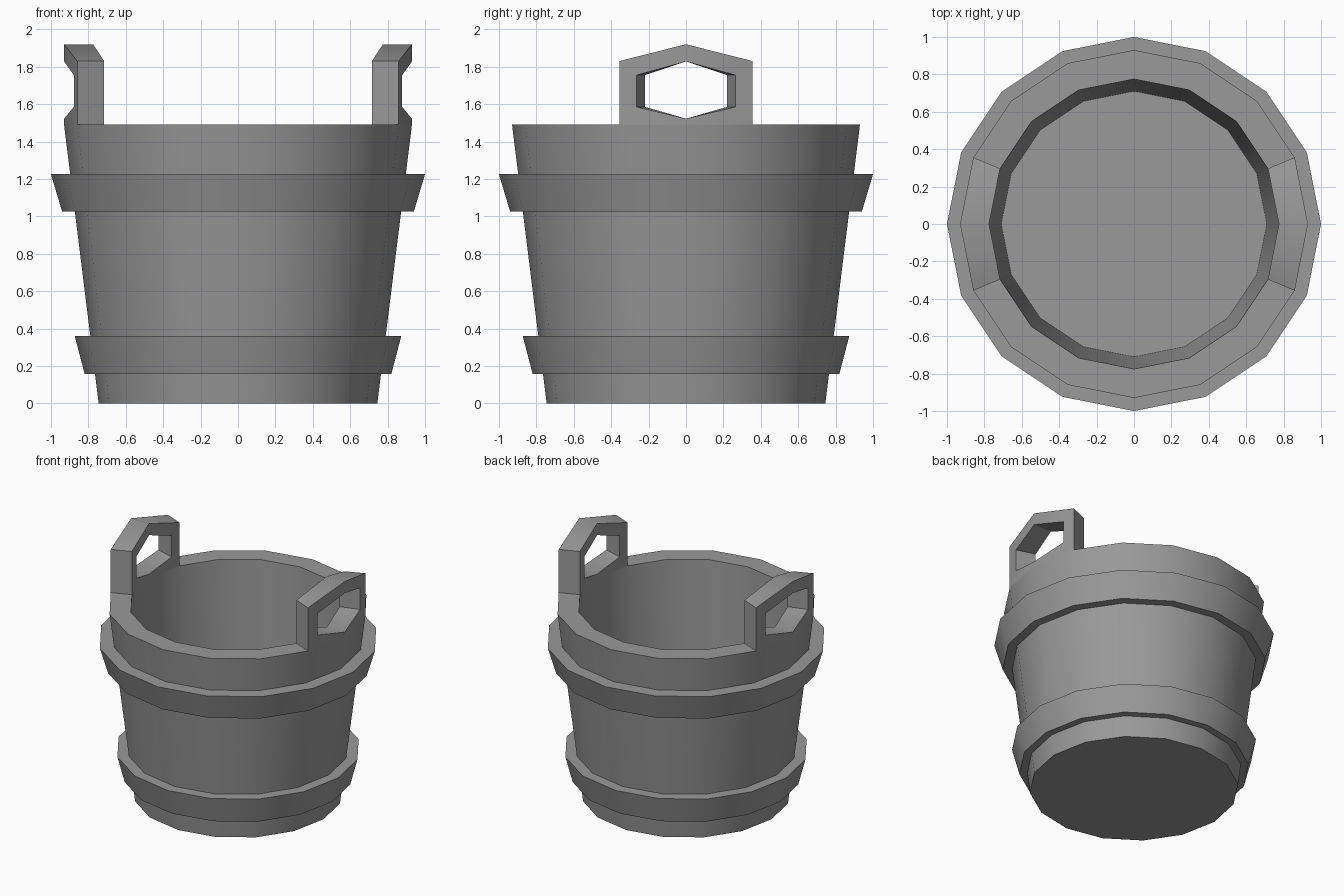
import bpy, bmesh
from math import pi, sin, cos

if "Cube" in bpy.data.objects:
    bpy.data.objects.remove(bpy.data.objects["Cube"])

SIDES = 16
STEP = 2 * pi / SIDES
R0, R1, H = 0.745, 0.93, 1.49     # outer wall: base radius, rim radius, height
R_IN = 0.775                      # inner rim radius

# Dark grey for the whole bucket
grey = bpy.data.materials.new("dark_grey")
grey.diffuse_color = (0.32, 0.32, 0.32, 1)
grey.use_nodes = True
grey.node_tree.nodes["Principled BSDF"].inputs["Base Color"].default_value = grey.diffuse_color


def finish(name, bm):
    bmesh.ops.recalc_face_normals(bm, faces=bm.faces)
    mesh = bpy.data.meshes.new(name)
    bm.to_mesh(mesh)
    bm.free()
    mesh.materials.append(grey)
    ob = bpy.data.objects.new(name, mesh)
    bpy.context.collection.objects.link(ob)
    bpy.ops.object.select_all(action='DESELECT')
    ob.select_set(True)
    bpy.context.view_layer.objects.active = ob
    bpy.ops.object.shade_smooth_by_angle(angle=pi / 6)
    return ob


def lathe(name, profile, cap=False, skip=()):
    """Turn (radius, z) points round z; skip holds (strip, side) faces to leave open."""
    bm = bmesh.new()
    rings = [[bm.verts.new((r * cos(i * STEP), r * sin(i * STEP), z))
              for i in range(SIDES)] for r, z in profile]
    for k, (a, b) in enumerate(zip(rings, rings[1:])):
        for i in range(SIDES):
            if (k, i) not in skip:
                j = (i + 1) % SIDES
                bm.faces.new((a[i], a[j], b[j], b[i]))
    if cap:
        bm.faces.new(rings[0])
        bm.faces.new(rings[-1])
    return finish(name, bm)


def wall(z):
    return R0 + (R1 - R0) * z / H


# Tub: outer wall, rim (open under the handles), inner wall, floor
lathe("tub", [(R0, 0), (R1, H), (R_IN, H), (0.71, 0.15)], cap=True,
      skip={(1, i) for i in (0, SIDES - 1, SIDES // 2 - 1, SIDES // 2)})

# Flared hoops
for name, z0, z1, ra, rb in (("lower_hoop", 0.158, 0.36, 0.82, 0.873),
                             ("upper_hoop", 1.025, 1.225, 0.94, 1.0)):
    lathe(name, [(wall(z0), z0), (ra, z0), (rb, z1), (wall(z1), z1)])

# Handles: raised staves with a six-sided hole; (t, z), t = -1..1 across two sides
OUTLINE = [(-1, H), (0, H), (1, H), (1, 1.83), (0, 1.92), (-1, 1.83)]
HOLE = [(-.74, 1.585), (0, 1.522), (.74, 1.585), (.74, 1.755), (0, 1.828), (-.74, 1.755)]


def handle(name, side):
    bm = bmesh.new()

    def loop(points, r):
        return [bm.verts.new((side * r * (1 - abs(t) * (1 - cos(STEP))),
                              t * r * sin(STEP), z)) for t, z in points]

    oo, oh = loop(OUTLINE, R1), loop(HOLE, R1)
    io, ih = loop(OUTLINE, R_IN), loop(HOLE, R_IN)
    for i in range(6):
        j = (i + 1) % 6
        bm.faces.new((oo[i], oo[j], oh[j], oh[i]))
        bm.faces.new((oh[i], oh[j], ih[j], ih[i]))
        bm.faces.new((ih[i], ih[j], io[j], io[i]))
        if 1 < i < 5:             # stave edges and top; left edge follows below
            bm.faces.new((io[i], io[j], oo[j], oo[i]))
    bm.faces.new((io[5], io[0], oo[0], oo[5]))   # underside stays open on the rim
    return finish(name, bm)


handle("right_handle", 1)
handle("left_handle", -1)
